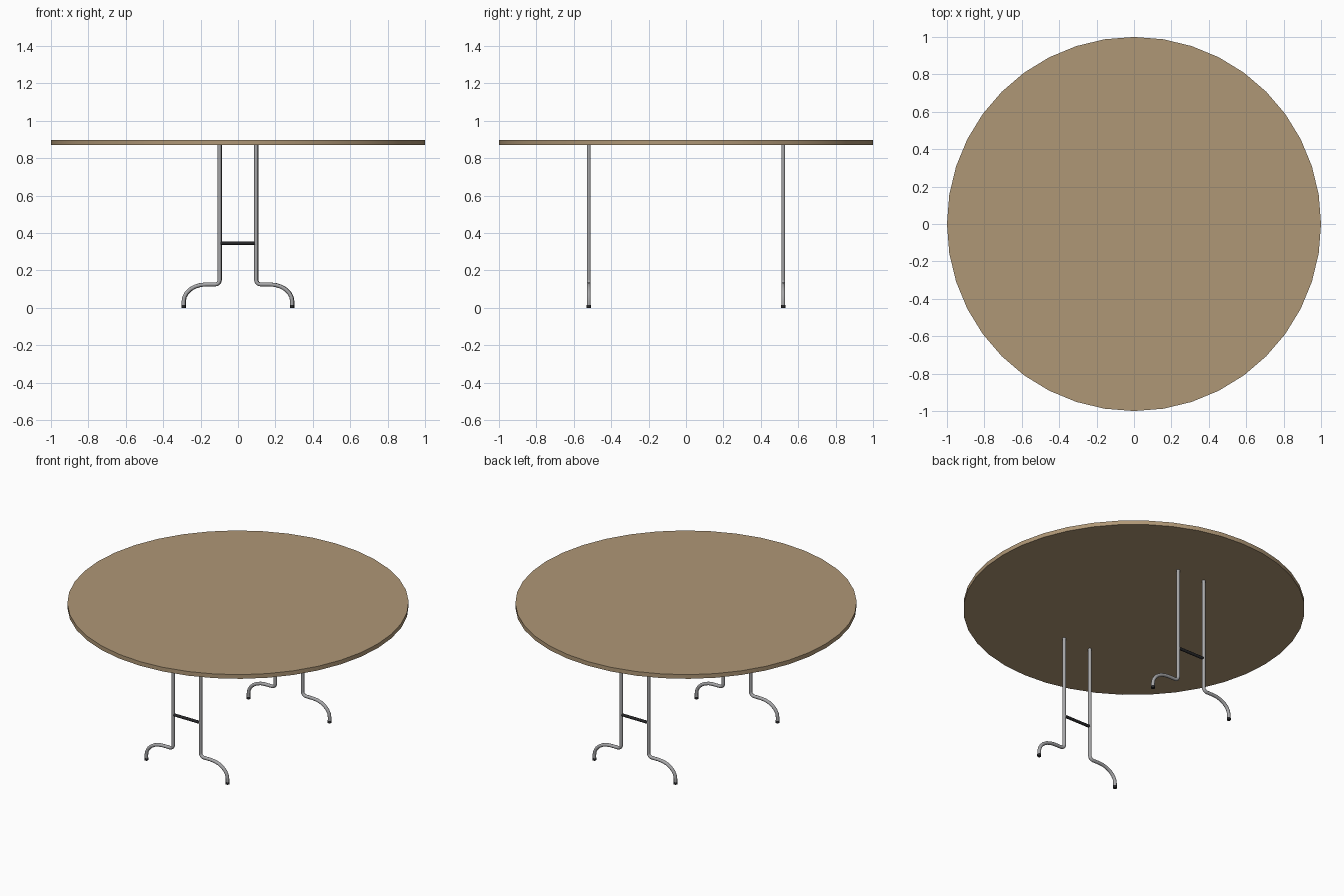
import bpy, bmesh, math
from mathutils import Matrix, Vector

if "Cube" in bpy.data.objects:
    bpy.data.objects.remove(bpy.data.objects["Cube"])


def material(name, rgb):
    m = bpy.data.materials.new(name)
    m.diffuse_color = (*rgb, 1)
    m.use_nodes = True
    m.node_tree.nodes["Principled BSDF"].inputs["Base Color"].default_value = m.diffuse_color
    return m


TAN = material("tan wood", (0.43, 0.31, 0.182))
STEEL = material("grey steel", (0.39, 0.39, 0.40))
BLACK = material("black rubber", (0.02, 0.02, 0.022))


def cylinder(name, mat, p0, p1, radius, sides):
    p0, p1 = Vector(p0), Vector(p1)
    d = p1 - p0
    bm = bmesh.new()
    bmesh.ops.create_cone(bm, cap_ends=True, segments=sides, radius1=radius,
                          radius2=radius, depth=d.length)
    rot = Vector((0, 0, 1)).rotation_difference(d).to_matrix().to_4x4()
    bm.transform(Matrix.Translation((p0 + p1) / 2) @ rot)
    return finish(name, mat, bm)


def tube(name, mat, points, y, radius, sides):
    # sweep a ring along a path lying in an xz plane
    bm = bmesh.new()
    pts = [Vector((x, y, z)) for x, z in points]
    rings = []
    for i, p in enumerate(pts):
        t = (pts[min(i + 1, len(pts) - 1)] - pts[max(i - 1, 0)]).normalized()
        side = Vector((0, 1, 0))
        n = t.cross(side)
        rings.append([bm.verts.new(p + radius * (math.cos(a) * n + math.sin(a) * side))
                      for a in (2 * math.pi * k / sides for k in range(sides))])
    for r, s in zip(rings, rings[1:]):
        for k in range(sides):
            j = (k + 1) % sides
            bm.faces.new((r[k], r[j], s[j], s[k]))
    bm.faces.new(rings[0])
    bm.faces.new(rings[-1])
    return finish(name, mat, bm)


def finish(name, mat, bm):
    bmesh.ops.recalc_face_normals(bm, faces=bm.faces)
    me = bpy.data.meshes.new(name)
    bm.to_mesh(me)
    bm.free()
    me.materials.append(mat)
    ob = bpy.data.objects.new(name, me)
    bpy.context.collection.objects.link(ob)
    bpy.ops.object.select_all(action='DESELECT')
    ob.select_set(True)
    bpy.context.view_layer.objects.active = ob
    bpy.ops.object.shade_smooth_by_angle(angle=math.radians(40))
    return ob


# round top, 40 sides with a vertex on each axis
cylinder("table_top", TAN, (0, 0, 0.87), (0, 0, 0.897), 1.0, 40)

# bent leg path: upright, tight elbow, horizontal run, wide arc to the floor
path = [(0.098, 0.872), (0.098, 0.15)]
path += [(0.121 - 0.023 * math.cos(a), 0.148 - 0.023 * math.sin(a))
         for a in (math.radians(d) for d in (0, 22, 45, 68, 90))]
path += [(0.17 + 0.12 * math.sin(a), 0.035 + 0.09 * math.cos(a))
         for a in (math.radians(d) for d in (0, 15, 30, 45, 60, 75, 90))]
path += [(0.29, 0.014)]

for end, y, dx in (("front", -0.52, -0.001), ("back", 0.52, 0.001)):
    for label, s in (("left", -1), ("right", 1)):
        tube(f"{end}_{label}_leg", STEEL, [(s * x + dx, z) for x, z in path], y, 0.0105, 12)
        # rubber foot
        cylinder(f"{end}_{label}_foot", BLACK, (s * 0.29 + dx, y, 0),
                 (s * 0.29 + dx, y, 0.015), 0.0115, 12)
    # crossbar between the uprights
    cylinder(f"{end}_crossbar", BLACK, (-0.095 + dx, y, 0.345), (0.095 + dx, y, 0.345), 0.009, 12)
